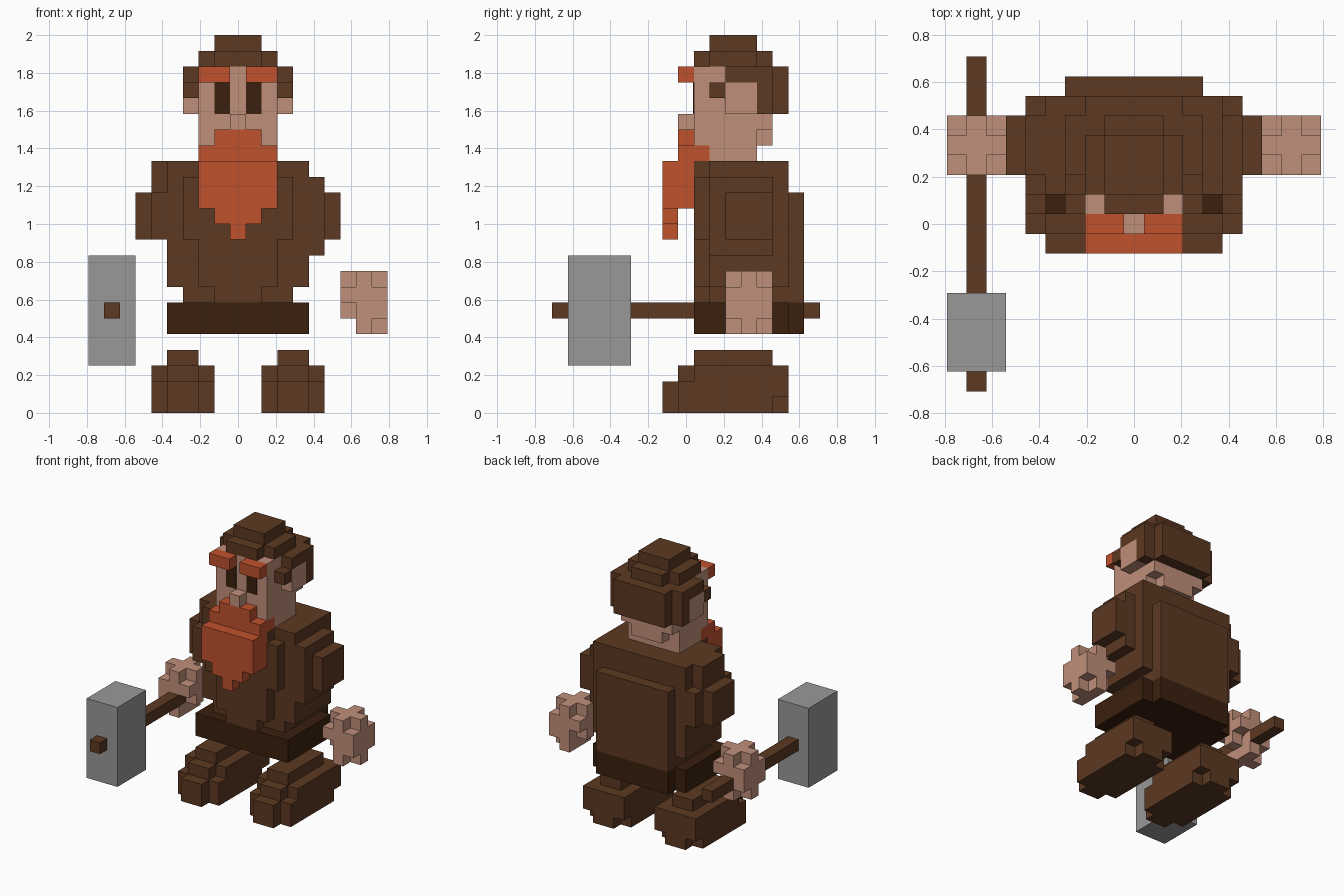
import bpy, bmesh

cube = bpy.data.objects.get("Cube")
if cube:
    bpy.data.objects.remove(cube, do_unlink=True)

V = 1 / 12  # one block


def material(name, rgb):
    lin = [((c / 255 + 0.055) / 1.055) ** 2.4 for c in rgb] + [1.0]
    m = bpy.data.materials.new(name)
    m.use_nodes = True
    m.diffuse_color = lin
    m.node_tree.nodes["Principled BSDF"].inputs["Base Color"].default_value = lin
    return m


BROWN = material("brown cloth", (92, 57, 34))
DARK = material("dark brown", (58, 32, 13))
SKIN = material("skin", (192, 143, 122))
ORANGE = material("orange hair", (192, 82, 45))
STEEL = material("grey steel", (153, 153, 153))


def build(name, mat, boxes, mirror=False):
    """Boxes are (x0, x1, y0, y1, z0, z1) in blocks; mirror flips them to -x."""
    bm = bmesh.new()
    for x0, x1, y0, y1, z0, z1 in boxes:
        if mirror:
            x0, x1 = -x1, -x0
        geom = bmesh.ops.create_cube(bm, size=1)["verts"]
        for v in geom:
            v.co.x = (x1 if v.co.x > 0 else x0) * V
            v.co.y = (y1 if v.co.y > 0 else y0) * V
            v.co.z = (z1 if v.co.z > 0 else z0) * V
    me = bpy.data.meshes.new(name)
    bm.to_mesh(me)
    bm.free()
    me.materials.append(mat)
    ob = bpy.data.objects.new(name, me)
    bpy.context.collection.objects.link(ob)
    return ob


def pair(name, mat, boxes):
    build("left_" + name, mat, boxes)
    build("right_" + name, mat, boxes, mirror=True)


# Boots: low toe, stepped instep, notched heel, ankle on top
pair("boot", BROWN, [
    (2.5, 4.5, -1.5, 6.5, 0, 2),
    (2.5, 4.5, -0.5, 6.5, 2, 3),
    (1.5, 5.5, -0.5, 5.5, 0, 1),
    (1.5, 5.5, -0.5, 6.5, 1, 2),
    (1.5, 5.5, 0.5, 6.5, 2, 3),
    (2.5, 4.5, 0.5, 5.5, 3, 4),
])

# Floating fists with clipped corners
pair("hand", SKIN, [
    (7.5, 8.5, 2.5, 5.5, 5, 6),
    (8.5, 9.5, 3.5, 4.5, 5, 6),
    (6.5, 7.5, 3.5, 4.5, 6, 7),
    (7.5, 9.5, 2.5, 5.5, 6, 7),
    (6.5, 9.5, 2.5, 5.5, 7, 8),
    (7.5, 8.5, 2.5, 5.5, 8, 9),
    (6.5, 9.5, 3.5, 4.5, 8, 9),
])

# Belt
build("belt", DARK, [
    (-4.5, 4.5, 0.5, 6.5, 5, 7),
    (-3.5, 3.5, 6.5, 7.5, 5, 7),
])

# Torso with belly front and raised back panel
build("torso", BROWN, [
    (-3.5, 3.5, 1.5, 6.5, 7, 8),
    (-4.5, 4.5, 1.5, 6.5, 8, 16),
    (-1.5, 1.5, 0.5, 1.5, 7, 8),
    (-2.5, 2.5, 0.5, 1.5, 8, 11),
    (-3.5, 3.5, 0.5, 1.5, 11, 15),
    (-2.5, 2.5, 0.5, 1.5, 15, 15.99),
    (-3.5, 3.5, 6.5, 7.5, 7, 14),
])

# Sleeves
build("left_sleeve", BROWN, [
    (4.5, 5.5, 1.5, 5.5, 10, 15),
    (5.5, 6.5, 2.5, 5.5, 11, 14),
])
build("right_sleeve", BROWN, [
    (-5.5, -4.5, 1.5, 6.5, 11, 14),
    (-5.5, -4.5, 2.5, 5.5, 14, 16),
    (-6.5, -5.5, 2.5, 5.5, 11, 14),
])

# Head, nape, nose and ears
build("head", SKIN, [
    (-2.5, 2.5, 1.5, 4.5, 16, 17),
    (-2.5, 2.5, 0.5, 4.5, 17, 22),
    (-1.5, 1.5, 4.5, 5.5, 17, 18),
    (-2.5, 2.5, 4.5, 5.5, 18, 19),
])
build("nose", SKIN, [(-0.5, 0.5, -0.5, 0.5, 18, 19)])
pair("ear", SKIN, [(2.5, 3.5, 2.5, 4.5, 19, 21)])
pair("eye", DARK, [(0.5, 1.5, 0.45, 0.5, 19, 21)])
pair("eyebrow", ORANGE, [(0.5, 2.5, -0.5, 0.5, 21, 22)])

# Hair cap, stepped in towards the crown
build("hair", BROWN, [
    (-3.5, 3.5, 4.5, 5.5, 19, 22),
    (-2.5, 2.5, 5.5, 6.5, 19, 22),
    (-3.5, 3.5, 2.5, 4.5, 21, 22),
    (-1.5, 1.5, 0.5, 5.5, 22, 23),
    (-2.5, 2.5, 1.5, 4.5, 22, 23),
    (-1.5, 1.5, 1.5, 4.5, 23, 24),
])
pair("sideburn", BROWN, [(2.5, 3.5, 1.5, 2.5, 20, 21)])

# Beard tapering to a point
build("beard", ORANGE, [
    (-1.5, 1.5, -0.5, 0.5, 17, 18),
    (-2.5, 2.5, -0.5, 1.5, 16, 17),
    (-2.5, 2.5, -1.5, 0.5, 13, 16),
    (-2.5, 2.5, 0.45, 1.5, 15, 16),
    (-1.5, 1.5, -1.5, -0.5, 12, 13),
    (-0.5, 0.5, -1.5, -0.5, 11, 12),
])

# Hammer
build("hammer_handle", BROWN, [(-8.5, -7.5, -8.5, 8.5, 6, 7)])
build("hammer_head", STEEL, [(-9.5, -6.5, -7.5, -3.5, 3, 10)])
